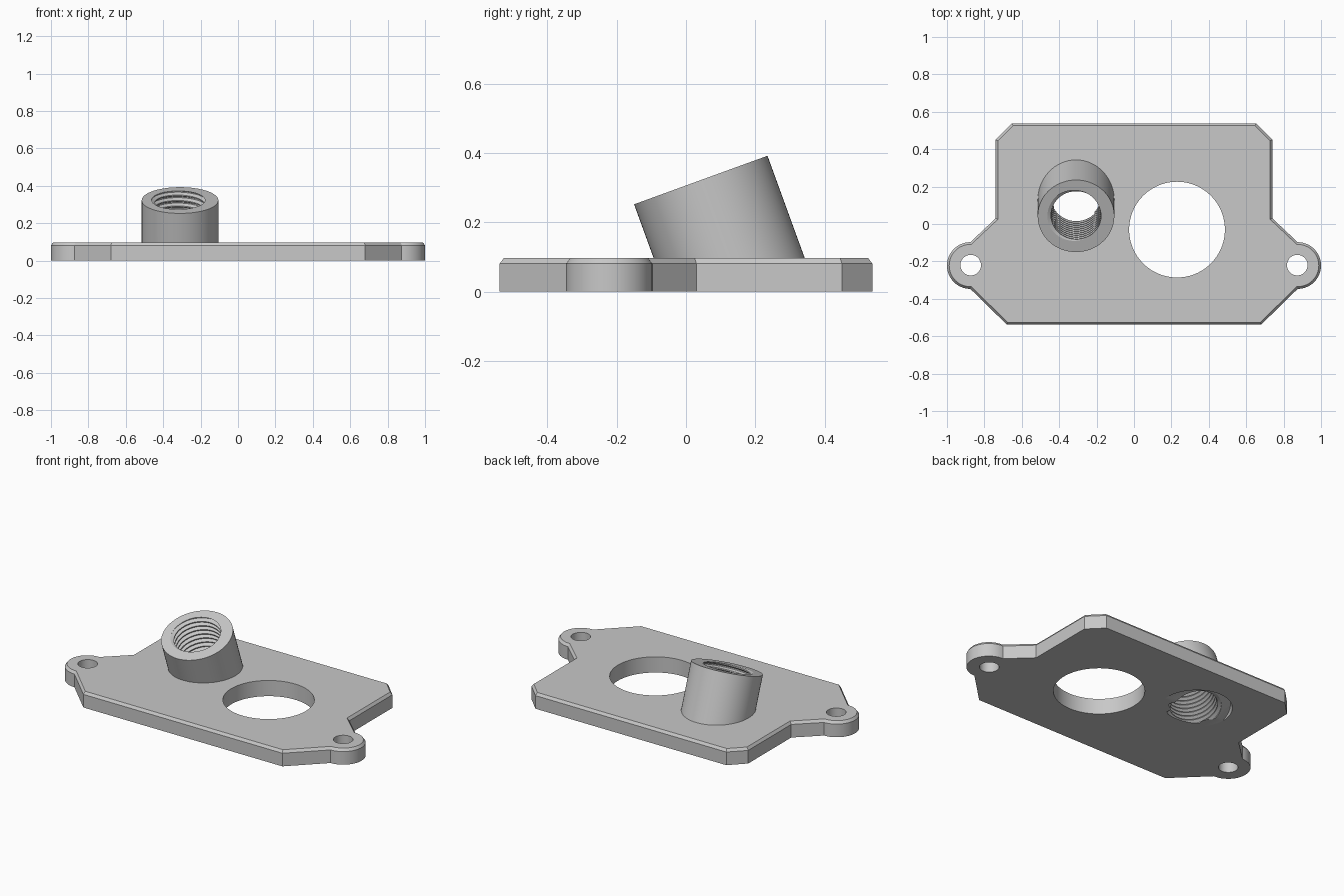
import bpy, bmesh, math
from mathutils import Matrix

if "Cube" in bpy.data.objects:
    bpy.data.objects.remove(bpy.data.objects["Cube"], do_unlink=True)

THICK, BEVEL_WIDTH, BEVEL_HEIGHT = 0.097, 0.012, 0.016
TILT = math.radians(20)
BOSS_R, BOSS_LEN = 0.205, 0.343
MAJOR, MINOR, PITCH = 0.153, 0.134, 0.031
# Tilted frame of the threaded boss, its origin on the underside of the plate
FRAME = Matrix.Translation((-0.31, 0.16, 0)) @ Matrix.Rotation(TILT, 4, 'X')

grey = bpy.data.materials.new("light grey")
grey.use_nodes = True
grey.diffuse_color = (0.577, 0.577, 0.577, 1)
grey.node_tree.nodes["Principled BSDF"].inputs["Base Color"].default_value = grey.diffuse_color


def make(name, bm):
    bmesh.ops.recalc_face_normals(bm, faces=bm.faces)
    mesh = bpy.data.meshes.new(name)
    bm.to_mesh(mesh)
    bm.free()
    mesh.materials.append(grey)
    obj = bpy.data.objects.new(name, mesh)
    bpy.context.collection.objects.link(obj)
    return obj


def cylinder(name, radius, low, high, frame, sides=64):
    bm = bmesh.new()
    bmesh.ops.create_cone(bm, cap_ends=True, segments=sides, radius1=radius, radius2=radius,
                          depth=high - low,
                          matrix=frame @ Matrix.Translation((0, 0, (low + high) / 2)))
    return make(name, bm)


def cut(target, cutter):
    cutter.hide_render = True
    mod = target.modifiers.new("cut", 'BOOLEAN')
    mod.operation, mod.solver, mod.object = 'DIFFERENCE', 'EXACT', cutter
    bpy.context.view_layer.objects.active = target
    bpy.ops.object.modifier_apply(modifier=mod.name)
    bpy.data.objects.remove(cutter, do_unlink=True)


def plate():
    # Right half of the outline, with a rounded ear, then mirrored
    ear = [(0.875 + 0.125 * math.cos(a), -0.222 + 0.125 * math.sin(a))
           for a in (math.radians(-90 + 7.5 * i) for i in range(25))]
    half = [(0.68, -0.538), *ear, (0.74, 0.03), (0.74, 0.45), (0.652, 0.538)]
    outline = half + [(-x, y) for x, y in reversed(half)]
    bm = bmesh.new()
    base = bm.faces.new([bm.verts.new((x, y, 0)) for x, y in outline])
    ext = bmesh.ops.extrude_face_region(bm, geom=[base], use_keep_orig=True)["geom"]
    top = next(g for g in ext if isinstance(g, bmesh.types.BMFace))
    bmesh.ops.translate(bm, verts=top.verts, vec=(0, 0, THICK - BEVEL_HEIGHT))
    bmesh.ops.recalc_face_normals(bm, faces=bm.faces)
    # Chamfered upper rim
    bmesh.ops.inset_region(bm, faces=[top], thickness=BEVEL_WIDTH, use_even_offset=True)
    bmesh.ops.translate(bm, verts=top.verts, vec=(0, 0, BEVEL_HEIGHT))
    return make("mounting_plate", bm)


def threaded_rod(sides=48, turns=18):
    # Helical grid: four rows per turn give crest, flank, root, flank
    radii = (MINOR, MINOR, MAJOR, MAJOR)
    heights = (0, 0.2, 0.5, 0.7)
    rows = 4 * turns
    start = -4 * PITCH
    bm = bmesh.new()
    cols = []
    for i in range(sides):
        a = 2 * math.pi * i / sides
        col = []
        for j in range(rows + 5):
            z = start + PITCH * (j // 4 + heights[j % 4] + i / sides)
            # Plain shank on the first and last turns
            r = radii[j % 4] if 8 <= j < rows - 4 else MINOR
            col.append(bm.verts.new((r * math.cos(a), r * math.sin(a), z)))
        cols.append(col)
    for i in range(sides):
        shift = 4 if i == sides - 1 else 0
        a, b = cols[i], cols[(i + 1) % sides]
        for j in range(rows):
            k = j + shift
            bm.faces.new((a[j], b[k], b[k + 1], a[j + 1]))
    loose = [v for v in bm.verts if not v.link_faces]
    bmesh.ops.delete(bm, geom=loose, context='VERTS')
    # Close both ends with a fan to the axis
    rim = [e for e in bm.edges if e.is_boundary]
    middle = start + PITCH * turns / 2
    for side in (-1, 1):
        edges = [e for e in rim if (e.verts[0].co.z - middle) * side > 0]
        tip = bm.verts.new((0, 0, middle + side * PITCH * (turns / 2 + 3)))
        for e in edges:
            bm.faces.new((e.verts[0], e.verts[1], tip))
    bm.transform(FRAME)
    return make("thread_cutter", bm)


# Plate with its large opening, two ear holes and the seat for the boss
body = plate()
cut(body, cylinder("opening_cutter", 0.256, -0.2, 0.3, Matrix.Translation((0.23, -0.03, 0)), 96))
for x in (-0.873, 0.873):
    cut(body, cylinder("ear_cutter", 0.055, -0.2, 0.3, Matrix.Translation((x, -0.22, 0)), 48))
cut(body, cylinder("seat_cutter", BOSS_R, -0.3, 0.4, FRAME))

# Tilted boss, trimmed level with the underside before it is threaded inside
boss_mesh = bmesh.new()
bmesh.ops.create_cone(boss_mesh, cap_ends=True, segments=64, radius1=BOSS_R, radius2=BOSS_R,
                      depth=BOSS_LEN, matrix=FRAME @ Matrix.Translation((0, 0, BOSS_LEN / 2)))
trim = bmesh.ops.bisect_plane(boss_mesh, geom=boss_mesh.verts[:] + boss_mesh.edges[:] + boss_mesh.faces[:],
                              dist=1e-5, plane_co=(0, 0, 0), plane_no=(0, 0, 1), clear_inner=True)
bmesh.ops.holes_fill(boss_mesh, edges=[e for e in boss_mesh.edges if e.is_boundary], sides=0)
boss = make("threaded_boss", boss_mesh)
cut(boss, threaded_rod())

for obj in (body, boss):
    bpy.ops.object.select_all(action='DESELECT')
    obj.select_set(True)
    bpy.context.view_layer.objects.active = obj
    bpy.ops.object.shade_smooth_by_angle(angle=math.radians(25))
